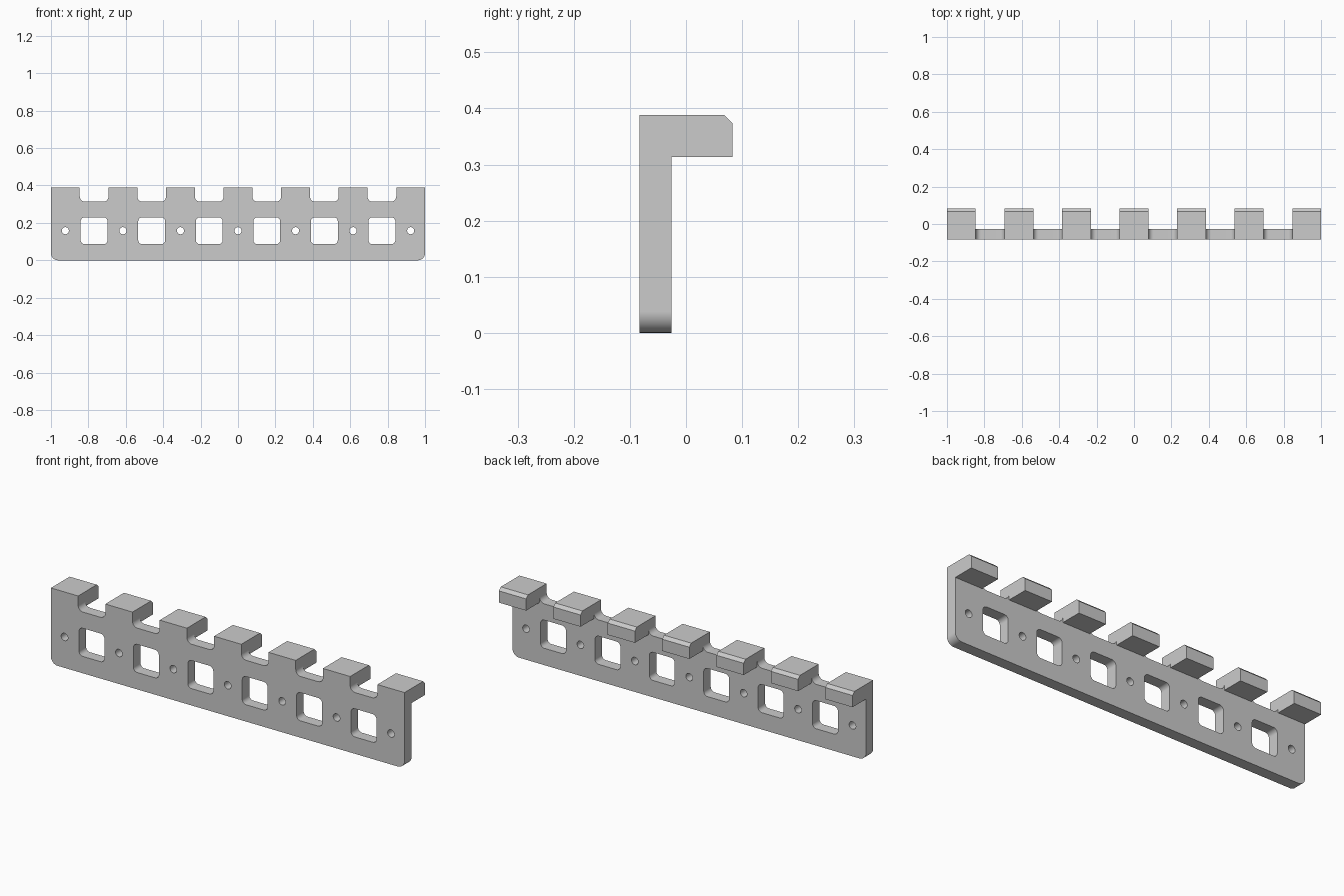
import bpy, bmesh
from math import radians, pi
from mathutils import Matrix, Vector

if "Cube" in bpy.data.objects:
    bpy.data.objects.remove(bpy.data.objects["Cube"], do_unlink=True)

FRONT, PLATE_BACK, HOOK_BACK = -0.083, -0.026, 0.083
TOP, HOOK_BOTTOM = 0.388, 0.313
PITCH = 2 / 6.5
TAB = PITCH / 2
MID_Z = 0.158

grey = bpy.data.materials.new("light grey")
grey.use_nodes = True
grey.diffuse_color = (0.6, 0.6, 0.6, 1)
grey.node_tree.nodes["Principled BSDF"].inputs["Base Color"].default_value = (0.6, 0.6, 0.6, 1)


def box(bm, x, y, z, radius=0.0, segments=6, rounded=None):
    """Box from (min, max) pairs; bevels the edges chosen by `rounded`."""
    size = [b - a for a, b in (x, y, z)]
    centre = Vector([(a + b) / 2 for a, b in (x, y, z)])
    matrix = Matrix.Translation(centre) @ Matrix.Diagonal((*size, 1))
    verts = bmesh.ops.create_cube(bm, size=1, matrix=matrix)["verts"]
    if rounded:
        edges = {e for v in verts for e in v.link_edges}
        chosen = [e for e in edges
                  if rounded((e.verts[0].co + e.verts[1].co) / 2 - centre, e)]
        bmesh.ops.bevel(bm, geom=chosen, offset=radius, segments=segments,
                        profile=0.5, affect="EDGES")


def make_object(name, bm):
    bmesh.ops.recalc_face_normals(bm, faces=bm.faces)
    mesh = bpy.data.meshes.new(name)
    bm.to_mesh(mesh)
    bm.free()
    mesh.materials.append(grey)
    obj = bpy.data.objects.new(name, mesh)
    bpy.context.collection.objects.link(obj)
    return obj


def combine(target, tool, operation):
    bpy.context.view_layer.objects.active = target
    mod = target.modifiers.new(operation.lower(), "BOOLEAN")
    mod.operation, mod.solver, mod.object = operation, "EXACT", tool
    bpy.ops.object.modifier_apply(modifier=mod.name)
    bpy.data.objects.remove(tool, do_unlink=True)


def along_y(mid, edge):
    return abs(edge.verts[0].co.y - edge.verts[1].co.y) > 0.01


# Upright plate with rounded lower corners
bm = bmesh.new()
box(bm, (-1, 1), (FRONT, PLATE_BACK), (0, TOP), 0.038, 8,
    lambda mid, e: along_y(mid, e) and mid.z < 0)
rack = make_object("hook_rack", bm)

# Slots between the tabs, and square windows below them
bm = bmesh.new()
through = (FRONT - 0.1, PLATE_BACK + 0.1)
for i in range(6):
    x = (i - 2.5) * PITCH
    box(bm, (x - TAB / 2, x + TAB / 2), through, (HOOK_BOTTOM, TOP + 0.1), 0.028, 6, along_y)
    box(bm, (x - 0.072, x + 0.072), through, (MID_Z - 0.072, MID_Z + 0.072), 0.022, 6, along_y)

# Round screw holes under each tab
for i in range(7):
    centre = Vector(((i - 3) * PITCH, -0.05, MID_Z))
    bmesh.ops.create_cone(bm, cap_ends=True, segments=32, radius1=0.019, radius2=0.019,
                          depth=0.3,
                          matrix=Matrix.Translation(centre) @ Matrix.Rotation(pi / 2, 4, "X"))
combine(rack, make_object("cutters", bm), "DIFFERENCE")

# Rearward hooks with a chamfered top edge
bm = bmesh.new()
for i in range(7):
    x = (i - 3) * PITCH
    box(bm, (x - TAB / 2, x + TAB / 2), (PLATE_BACK, HOOK_BACK), (HOOK_BOTTOM, TOP), 0.015, 1,
        lambda mid, e: mid.y > 0.01 and mid.z > 0.01 and abs(mid.x) < 0.01)
combine(rack, make_object("hooks", bm), "UNION")

# Smooth fillets, crisp flat faces
bpy.ops.object.select_all(action="DESELECT")
rack.select_set(True)
bpy.context.view_layer.objects.active = rack
bpy.ops.object.shade_smooth_by_angle(angle=radians(30))
weighted = rack.modifiers.new("flat faces", "WEIGHTED_NORMAL")
weighted.keep_sharp = True
